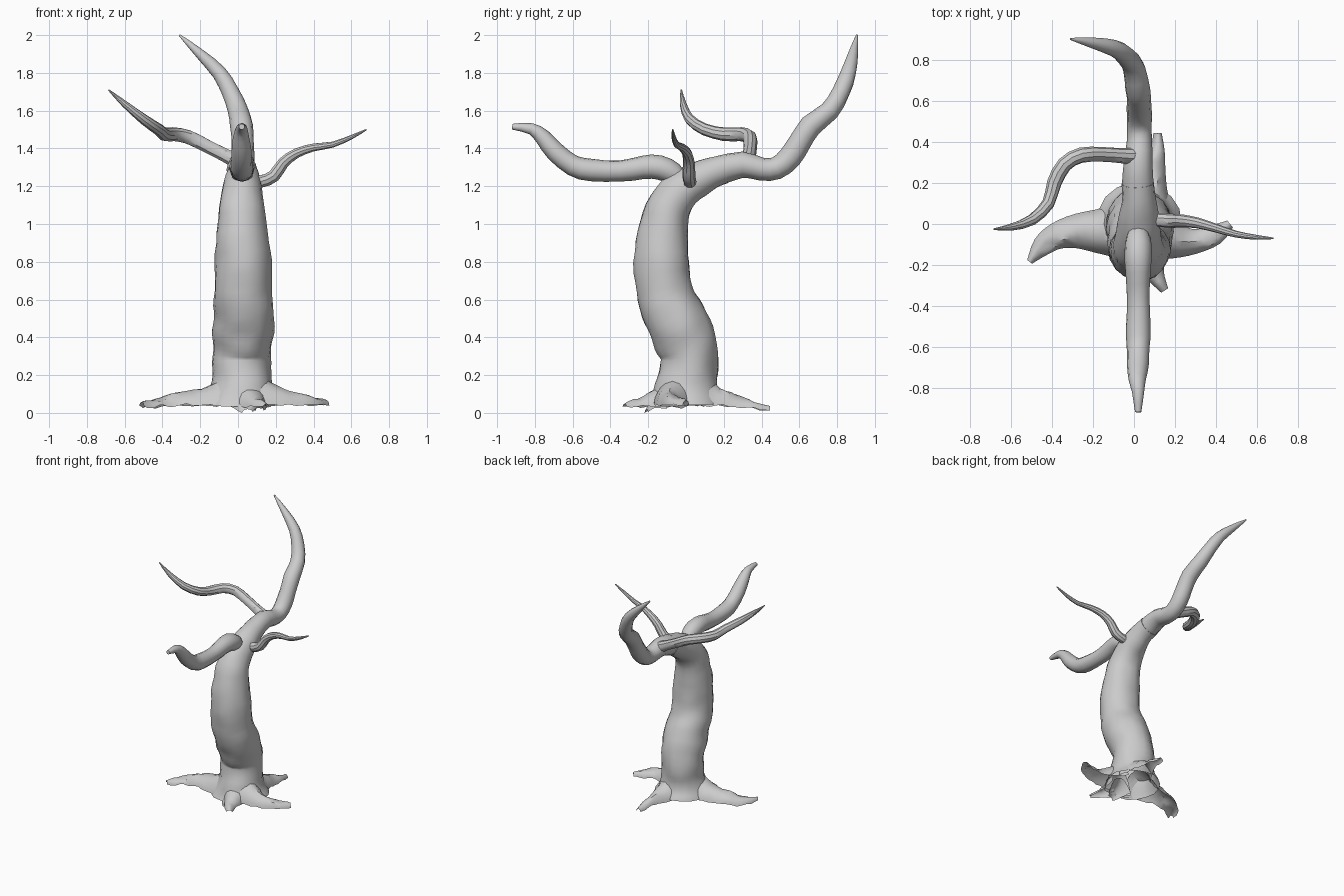
import bpy, bmesh, math
from mathutils import Vector, noise


def smooth_path(pts, steps):
    # Catmull-Rom through (x, y, z, radius...) control points
    p = [pts[0]] + list(pts) + [pts[-1]]
    out = []
    for i in range(1, len(p) - 2):
        for s in range(steps):
            t = s / steps
            out.append([0.5 * (2 * b + (c - a) * t + (2 * a - 5 * b + 4 * c - d) * t * t
                               + (3 * b - a - 3 * c + d) * t ** 3)
                        for a, b, c, d in zip(p[i - 1], p[i], p[i + 1], p[i + 2])])
    out.append(list(pts[-1]))
    return out


def finish(name, rings, closed, cap):
    bm = bmesh.new()
    vs = [[bm.verts.new(v) for v in r] for r in rings]
    n = len(rings[0])
    for a, b in zip(vs, vs[1:]):
        for i in range(n if closed else n - 1):
            j = (i + 1) % n
            bm.faces.new((a[i], a[j], b[j], b[i]))
    if cap:
        bm.faces.new(vs[-1])
    bmesh.ops.recalc_face_normals(bm, faces=bm.faces)
    me = bpy.data.meshes.new(name)
    bm.to_mesh(me)
    bm.free()
    ob = bpy.data.objects.new(name, me)
    bpy.context.collection.objects.link(ob)
    bpy.ops.object.select_all(action='DESELECT')
    ob.select_set(True)
    bpy.context.view_layer.objects.active = ob
    bpy.ops.object.shade_smooth_by_angle(angle=math.radians(35))
    return ob


def limb(name, pts, sides=12, steps=2, bump=0.08):
    # round tapering tube with lumpy bark
    path = smooth_path(pts, steps)
    pos = [Vector(p[:3]) for p in path]
    u = Vector((1, 0, 0.01))
    rings = []
    for i, c in enumerate(pos):
        t = (pos[min(i + 1, len(pos) - 1)] - pos[max(i - 1, 0)]).normalized()
        if i == 0 and abs(t.x) > 0.8:
            u = Vector((0, 1, 0))
        u = (u - t * u.dot(t)).normalized()
        w = t.cross(u)
        ring = []
        for k in range(sides):
            a = math.tau * k / sides
            d = u * math.cos(a) + w * math.sin(a)
            q = c + d * path[i][3]
            ring.append(q + d * path[i][3] * bump * noise.noise(q * 9))
        rings.append(ring)
    return finish(name, rings, True, True)


def root(name, pts):
    # arched shell, open underneath: x, y, bottom z, half width, height
    path = smooth_path(pts, 3)
    pos = [Vector(p[:3]) for p in path]
    rings = []
    for i, c in enumerate(pos):
        t = pos[min(i + 1, len(pos) - 1)] - pos[max(i - 1, 0)]
        side = Vector((-t.y, t.x, 0)).normalized()
        ring = []
        for k in range(9):
            a = math.pi * k / 8
            q = c + side * path[i][3] * math.cos(a)
            q.z += path[i][4] * math.sin(a) ** 1.3
            q.z += 0.018 * noise.noise(q * 17)
            ring.append(q)
        rings.append(ring)
    return finish(name, rings, False, False)


# trunk bending back into the tallest branch
limb("trunk", [
    (.02, 0, .04, .205), (.02, 0, .1, .178), (.02, .01, .2, .157), (.02, .02, .3, .152),
    (.025, -.01, .4, .16), (.03, -.055, .5, .163), (.03, -.1, .6, .158), (.03, -.122, .7, .152),
    (.025, -.13, .85, .145), (.02, -.115, 1.0, .128), (.02, -.085, 1.1, .117),
    (.022, -.01, 1.19, .105), (.025, .1, 1.255, .088), (.02, .2, 1.29, .078)],
    sides=18, steps=3, bump=0.09)
limb("tall_branch", [
    (.02, .18, 1.285, .078), (.02, .3, 1.315, .07), (.025, .4, 1.29, .062),
    (.025, .48, 1.295, .06), (.025, .55, 1.35, .062), (.025, .6, 1.43, .06),
    (.02, .66, 1.52, .06), (0, .76, 1.6, .053), (-.04, .82, 1.7, .047),
    (-.1, .86, 1.8, .04), (-.2, .885, 1.9, .027), (-.31, .905, 2.0, .005)])

# front branch
limb("front_branch", [
    (.025, -.03, 1.23, .045), (.02, -.07, 1.27, .06), (.02, -.14, 1.3, .065),
    (.02, -.23, 1.3, .062), (.02, -.35, 1.28, .055), (.02, -.5, 1.285, .058),
    (.02, -.6, 1.31, .057), (.02, -.69, 1.38, .052), (.015, -.76, 1.46, .042),
    (.02, -.82, 1.505, .03), (.02, -.92, 1.515, .015)])

# side branches
limb("left_branch", [
    (.02, .33, 1.32, .045), (-.07, .335, 1.365, .038), (-.16, .34, 1.41, .036),
    (-.26, .335, 1.46, .038), (-.34, .29, 1.475, .038), (-.39, .2, 1.475, .036),
    (-.42, .1, 1.5, .032), (-.5, .02, 1.555, .027), (-.6, -.015, 1.635, .018),
    (-.685, -.025, 1.71, .004)], sides=10)
limb("right_branch", [
    (.06, .02, 1.23, .04), (.12, .02, 1.225, .034), (.19, .015, 1.255, .034),
    (.24, .015, 1.325, .031), (.31, .005, 1.375, .027), (.4, -.02, 1.405, .022),
    (.5, -.05, 1.42, .017), (.6, -.065, 1.46, .012), (.68, -.07, 1.5, .004)], sides=10)

# spreading roots
root("left_root", [
    (-.04, -.03, .04, .15, .16), (-.15, -.035, .04, .115, .105), (-.28, -.035, .04, .085, .075),
    (-.38, -.06, .035, .065, .06), (-.45, -.11, .03, .05, .04), (-.51, -.185, .03, .015, .025)])
root("right_root", [
    (.08, -.05, .045, .13, .16), (.2, -.08, .045, .09, .1), (.3, -.085, .045, .06, .065),
    (.4, -.05, .045, .05, .04), (.47, 0, .045, .022, .02)])
root("back_root", [
    (.06, .08, .04, .13, .16), (.08, .18, .04, .085, .095), (.1, .27, .035, .055, .055),
    (.115, .36, .025, .035, .035), (.115, .445, .012, .02, .025)])
root("front_root", [
    (.05, -.08, .035, .13, .15), (.08, -.17, .035, .075, .09), (.105, -.25, .03, .045, .05),
    (.15, -.325, .04, .02, .02)])
# small flare at the front edge that dips to the ground
root("front_root_toe", [
    (.04, -.1, .03, .09, .1), (.04, -.17, .02, .06, .05), (.05, -.21, .005, .03, .02)])
